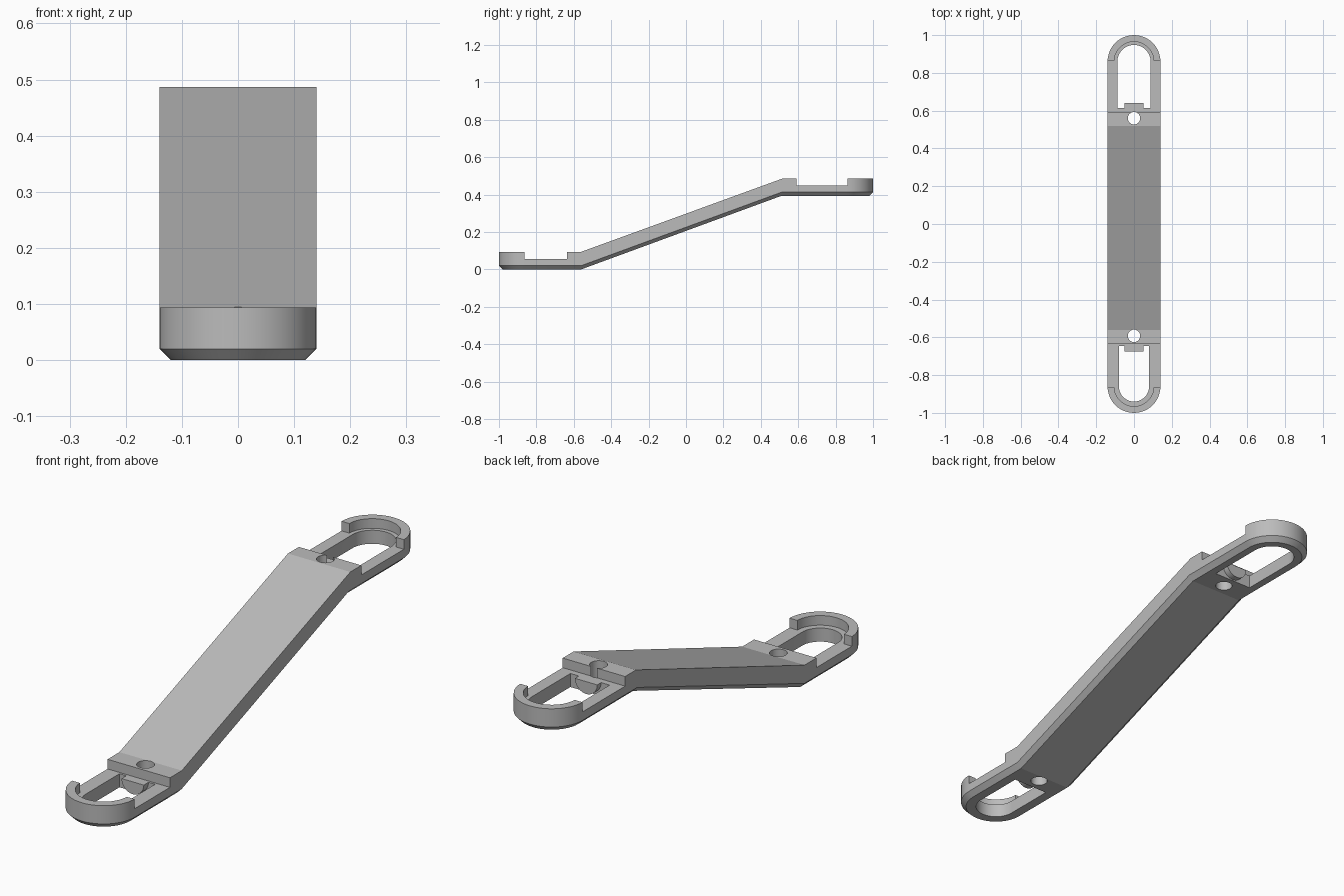
import bpy, bmesh, math

cube = bpy.data.objects.get("Cube")
if cube:
    bpy.data.objects.remove(cube, do_unlink=True)

grey = bpy.data.materials.new("plain grey")
grey.use_nodes = True
GREY = (0.5, 0.5, 0.5, 1)
grey.diffuse_color = GREY
grey.node_tree.nodes["Principled BSDF"].inputs["Base Color"].default_value = GREY

HALF, THICK, CHAMFER, FLOOR = 0.14, 0.094, 0.02, 0.055
RISE, ARC_Y, SEG = 0.393, 0.86, 24


def finish(bm, name):
    bmesh.ops.recalc_face_normals(bm, faces=bm.faces)
    mesh = bpy.data.meshes.new(name)
    bm.to_mesh(mesh)
    bm.free()
    mesh.materials.append(grey)
    ob = bpy.data.objects.new(name, mesh)
    bpy.context.collection.objects.link(ob)
    return ob


def prism(name, points, offset):
    """Extrude a closed 3D polygon along an offset."""
    bm = bmesh.new()
    face = bm.faces.new([bm.verts.new(p) for p in points])
    new = bmesh.ops.extrude_face_region(bm, geom=[face])["geom"]
    bmesh.ops.translate(bm, vec=offset,
                        verts=[v for v in new if isinstance(v, bmesh.types.BMVert)])
    return finish(bm, name)


def arc(radius, centre, side):
    """Half circle in plan, bulging towards side * y."""
    return [(radius * math.cos(math.pi * i / SEG),
             centre + side * radius * math.sin(math.pi * i / SEG))
            for i in range(SEG + 1)]


def strap_body():
    """Rounded plan outline, lofted through chamfer and walls, stepped upwards."""
    bm = bmesh.new()
    rings = []
    for half, z, bend in ((HALF - CHAMFER, 0, 0.51),
                          (HALF, CHAMFER, 0.512),
                          (HALF, THICK, 0.52)):
        lower = [bm.verts.new((x, y, z)) for x, y in arc(half, -ARC_Y, -1)]
        upper = [bm.verts.new((x, y, z + RISE)) for x, y in arc(half, ARC_Y, 1)]
        bends = [bm.verts.new((s * half, y, h)) for s, y, h in
                 ((-1, -0.56, z), (-1, bend, z + RISE), (1, bend, z + RISE), (1, -0.56, z))]
        rings.append((lower, bends, upper))
    for lower, bends, upper in (rings[0], rings[-1]):
        bm.faces.new(lower + [bends[0], bends[3]])
        bm.faces.new(bends)
        bm.faces.new(upper + [bends[1], bends[2]])
    loops = [lo + be[:2] + up[::-1] + be[2:] for lo, be, up in rings]
    for a, b in zip(loops, loops[1:]):
        for i in range(len(a)):
            j = (i + 1) % len(a)
            bm.faces.new((a[i], a[j], b[j], b[i]))
    return finish(bm, "strap_body")


def cut(target, cutter):
    cutter.hide_render = True
    mod = target.modifiers.new("cut", "BOOLEAN")
    mod.operation = "DIFFERENCE"
    mod.solver = "EXACT"
    mod.object = cutter
    bpy.context.view_layer.objects.active = target
    bpy.ops.object.modifier_apply(modifier=mod.name)
    bpy.data.objects.remove(cutter, do_unlink=True)


body = strap_body()
tongues = []

# end name, side, base height, notch wall, slot wall, slot radius, tongue tip, hole y
ENDS = (("front", -1, 0, 0.636, 0.645, 0.08, 0.675, 0.592),
        ("back", 1, RISE, 0.59, 0.615, 0.088, 0.64, 0.56))

for name, side, base, notch, slot, radius, tip, hole in ENDS:
    floor = base + FLOOR
    # side notch across the loop
    ys = (side * notch, side * 0.863)
    rect = [(-0.2, ys[0], floor), (0.2, ys[0], floor), (0.2, ys[1], floor), (-0.2, ys[1], floor)]
    cut(body, prism("notch_cutter", rect, (0, 0, 0.2)))
    # rounded recess inside the raised rim
    recess = arc(0.105, ARC_Y * side, side) + [(-0.105, side * 0.8), (0.105, side * 0.8)]
    cut(body, prism("recess_cutter", [(x, y, floor) for x, y in recess], (0, 0, 0.2)))
    # open slot through the loop
    outline = arc(radius, ARC_Y * side, side) + [(-radius, side * slot), (radius, side * slot)]
    cut(body, prism("slot_cutter", [(x, y, base - 0.1) for x, y in outline], (0, 0, 0.3)))
    # round pin hole
    ring = [(0.033 * math.cos(math.tau * i / 32), side * hole + 0.033 * math.sin(math.tau * i / 32),
             base - 0.1) for i in range(32)]
    cut(body, prism("hole_cutter", ring, (0, 0, 0.3)))
    # half-round tongue reaching into the slot
    half_disc = [(x, side * slot, floor + z) for x, z in arc(0.05, 0, -1)]
    tongues.append(prism(name + "_tongue", half_disc, (0, side * (tip - slot), 0)))

# smooth the curves, keep corners sharp
bpy.ops.object.select_all(action="DESELECT")
for ob in [body] + tongues:
    ob.select_set(True)
bpy.context.view_layer.objects.active = body
bpy.ops.object.shade_smooth_by_angle(angle=math.radians(15))
